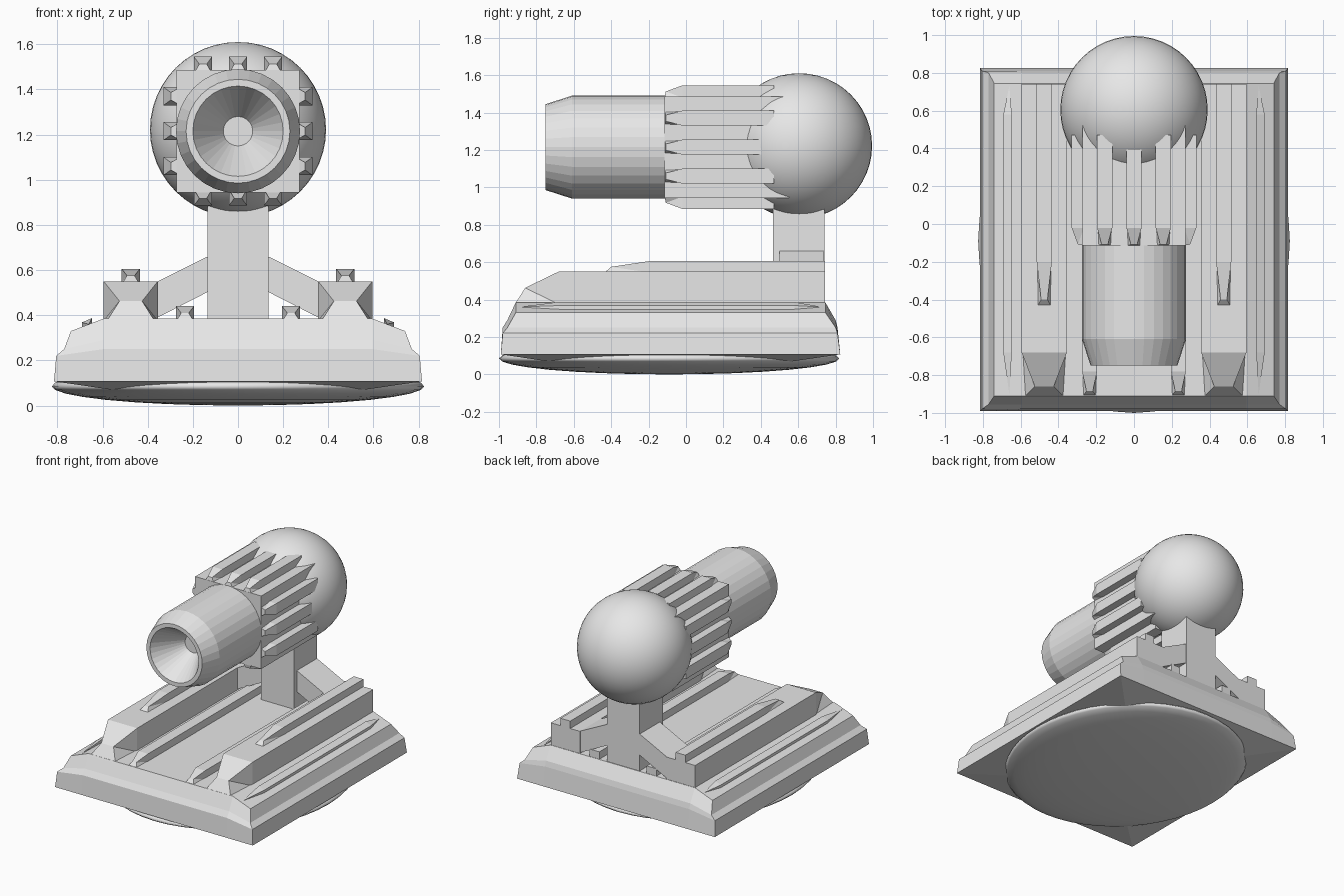
import bpy, bmesh, math
from mathutils import Matrix, Vector

if "Cube" in bpy.data.objects:
    bpy.data.objects.remove(bpy.data.objects["Cube"])

grey = bpy.data.materials.new("plain grey")
grey.diffuse_color = (0.8, 0.8, 0.8, 1)
grey.use_nodes = True
grey.node_tree.nodes["Principled BSDF"].inputs["Base Color"].default_value = grey.diffuse_color
AXIS_Z = 1.215  # height of the barrel axis


def finish(name, bm, mirror=False, smooth=False):
    bmesh.ops.recalc_face_normals(bm, faces=bm.faces[:])
    me = bpy.data.meshes.new(name)
    bm.to_mesh(me)
    bm.free()
    ob = bpy.data.objects.new(name, me)
    bpy.context.collection.objects.link(ob)
    me.materials.append(grey)
    if mirror:
        ob.modifiers.new("Mirror", 'MIRROR').use_mirror_merge = False
    if smooth:
        for p in me.polygons:
            p.use_smooth = True
    return ob


def add_faces(bm, verts, faces):
    vs = [bm.verts.new(v) for v in verts]
    for f in faces:
        bm.faces.new([vs[i] for i in f])


def box(name, x0, x1, y0, y1, z0, z1):
    bm = bmesh.new()
    bmesh.ops.create_cube(bm, size=1)
    for v in bm.verts:
        v.co = Vector(((x0 + x1) / 2 + v.co.x * (x1 - x0),
                       (y0 + y1) / 2 + v.co.y * (y1 - y0),
                       (z0 + z1) / 2 + v.co.z * (z1 - z0)))
    return finish(name, bm)


def rail(bm, cx, w, z0, z1, front, pinch, slope, back, m=Matrix()):
    """Bar along y with a pinched, sloping nose."""
    a, b, c = w / 2, w * 0.19, w * 0.44
    zp = z0 + (z1 - z0) * 0.5
    pts = [(cx - a, slope, z0), (cx + a, slope, z0), (cx + a, slope, z1), (cx - a, slope, z1),
           (cx - a, back, z0), (cx + a, back, z0), (cx + a, back, z1), (cx - a, back, z1),
           (cx - b * 1.1, pinch, zp), (cx + b * 1.1, pinch, zp),
           (cx - c, front, z0), (cx + c, front, z0)]
    add_faces(bm, [m @ Vector(p) for p in pts],
              [(3, 2, 6, 7), (1, 5, 6, 2), (0, 3, 7, 4), (4, 7, 6, 5),
               (0, 4, 5, 1), (8, 9, 2, 3), (10, 11, 9, 8), (0, 8, 3), (0, 10, 8),
               (1, 2, 9), (1, 9, 11), (0, 1, 11, 10)])


def ball(name, centre, radii, u, v):
    bm = bmesh.new()
    bmesh.ops.create_uvsphere(bm, u_segments=u, v_segments=v, radius=1)
    for vert in bm.verts:
        vert.co = Vector([centre[i] + vert.co[i] * radii[i] for i in range(3)])
    return finish(name, bm, smooth=True)


# Base plate: stacked rings (half width, front, back, z at corner, z at middle)
rings = [(0.56, -0.74, 0.57, 0.07, 0.07), (0.815, -0.99, 0.825, 0.107, 0.107),
         (0.805, -0.98, 0.81, 0.22, 0.25), (0.77, -0.955, 0.80, 0.25, 0.29),
         (0.74, -0.91, 0.745, 0.33, 0.385)]
bm = bmesh.new()
loops = []
for hx, y0, y1, zc, zm in rings:
    k = 0.595 if hx > 0.6 else 0.4
    loops.append([bm.verts.new(p) for p in
                  [(-hx, y0, zc), (-k, y0, zm), (k, y0, zm), (hx, y0, zc),
                   (hx, y1, zc), (k, y1, zm), (-k, y1, zm), (-hx, y1, zc)]])
for lo, hi in zip(loops, loops[1:]):
    for i in range(8):
        j = (i + 1) % 8
        bm.faces.new((lo[i], lo[j], hi[j], hi[i]))
for r in (loops[0], loops[-1]):
    for f in ((0, 1, 6, 7), (1, 2, 5, 6), (2, 3, 4, 5)):
        bm.faces.new([r[i] for i in f])
finish("base_plate", bm)

# Shallow domed underside
ball("underside_dome", (0, -0.09, 0.085), (0.825, 0.91, 0.085), 48, 16)

# Rails on the plate, mirrored to both sides
for name, args in {
        "side_rail": (0.475, 0.24, 0.375, 0.55, -0.915, -0.86, -0.68, 0.742),
        "rail_cap": (0.475, 0.08, 0.545, 0.605, -0.435, -0.40, -0.20, 0.742),
        "inner_rail": (0.235, 0.08, 0.38, 0.44, -0.91, -0.885, -0.78, 0.742)}.items():
    bm = bmesh.new()
    rail(bm, *args)
    finish(name, bm, mirror=True)

# Thin tapered outer ridges
bm = bmesh.new()
for p in [(x, y, z) for y in (-0.68, 0.58)
          for x, z in ((0.647, 0.387), (0.692, 0.368), (0.647, 0.34), (0.692, 0.33))] + \
        [(0.66, -0.9, 0.36), (0.66, 0.73, 0.36)]:
    bm.verts.new(p)
bmesh.ops.convex_hull(bm, input=bm.verts[:])
finish("outer_ridge", bm, mirror=True)

# Support post and side braces
box("support_post", -0.135, 0.135, 0.465, 0.74, 0.38, 1.0)
bm = bmesh.new()
prof = [(0.13, 0.662), (0.36, 0.548), (0.36, 0.388), (0.13, 0.505)]
add_faces(bm, [(x, y, z) for y in (0.5, 0.738) for x, z in prof],
          [(0, 1, 2, 3), (7, 6, 5, 4)] +
          [(i, (i + 1) % 4, 4 + (i + 1) % 4, 4 + i) for i in range(4)])
finish("post_brace", bm, mirror=True)

# Rear ball
ball("rear_ball", (0, 0.605, 1.222), (0.39, 0.39, 0.388), 48, 24)

# Square housing with three ribs on each side
box("barrel_housing", -0.272, 0.272, -0.115, 0.55, AXIS_Z - 0.272, AXIS_Z + 0.272)
bm = bmesh.new()
for side in range(4):
    m = Matrix.Translation((0, 0, AXIS_Z)) @ Matrix.Rotation(side * math.pi / 2, 4, 'Y')
    for cx in (-0.155, 0, 0.155):
        rail(bm, cx, 0.08, 0.265, 0.33, -0.115, -0.108, -0.02, 0.47, m)
finish("housing_ribs", bm)

# Turned barrel with a conical mouth (radius, y)
prof = [(0.275, -0.05), (0.275, -0.61), (0.23, -0.75), (0.20, -0.75), (0.065, -0.53)]
bm = bmesh.new()
n = 32
loops = [[bm.verts.new((r * math.cos(2 * math.pi * i / n), y,
                        AXIS_Z + r * math.sin(2 * math.pi * i / n))) for i in range(n)]
         for r, y in prof]
for lo, hi in zip(loops, loops[1:]):
    for i in range(n):
        j = (i + 1) % n
        bm.faces.new((lo[i], lo[j], hi[j], hi[i]))
bm.faces.new(loops[0])
bm.faces.new(loops[-1])
finish("barrel", bm)
